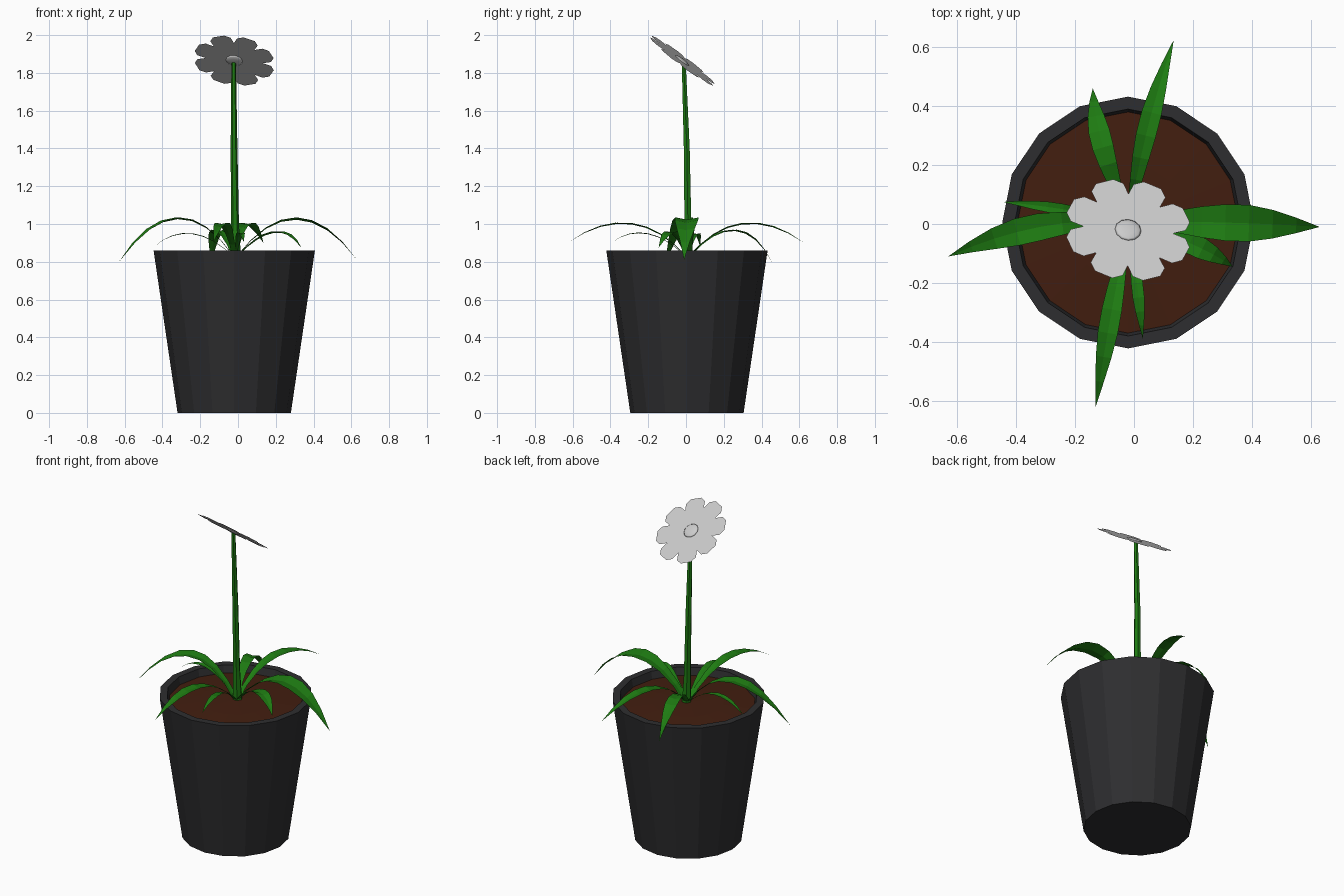
import bpy, bmesh, math
from mathutils import Vector, Matrix

if "Cube" in bpy.data.objects:
    bpy.data.objects.remove(bpy.data.objects["Cube"])


def material(name, rgb):
    m = bpy.data.materials.new(name)
    m.diffuse_color = (*rgb, 1)
    m.use_nodes = True
    m.node_tree.nodes["Principled BSDF"].inputs["Base Color"].default_value = m.diffuse_color
    return m


BLACK = material("pot_black", (0.027, 0.027, 0.029))
BROWN = material("soil_brown", (0.055, 0.013, 0.005))
GREEN = material("leaf_green", (0.013, 0.20, 0.006))


def finish(name, bm, mat=None):
    me = bpy.data.meshes.new(name)
    bm.to_mesh(me)
    bm.free()
    ob = bpy.data.objects.new(name, me)
    bpy.context.collection.objects.link(ob)
    if mat:
        me.materials.append(mat)
    return ob


def lathe(name, profile, sides, mat, path=None):
    """Rings of (radius, z); radius 0 gives a single pole point."""
    bm = bmesh.new()
    rings = []
    for i, (r, z) in enumerate(profile):
        cx, cy = path[i] if path else (-0.02, 0.005)
        if r == 0:
            rings.append([bm.verts.new((cx, cy, z))] * sides)
        else:
            rings.append([bm.verts.new((cx + r * math.cos(2 * math.pi * k / sides),
                                        cy + r * math.sin(2 * math.pi * k / sides), z))
                          for k in range(sides)])
    for a, b in zip(rings, rings[1:]):
        for k in range(sides):
            j = (k + 1) % sides
            bm.faces.new(list(dict.fromkeys((a[k], a[j], b[j], b[k]))))
    bmesh.ops.recalc_face_normals(bm, faces=bm.faces)
    return finish(name, bm, mat)


# Pot with wall, and a slightly mounded soil disc
lathe("pot", [(0, 0), (0.30, 0), (0.427, 0.86), (0.385, 0.86), (0.372, 0.80)], 16, BLACK)
lathe("soil", [(0, 0.83), (0.2, 0.825), (0.375, 0.815)], 16, BROWN)

# Stem, tapering and leaning slightly
lathe("stem", [(0.028, 0.82), (0.021, 1.0), (0.018, 1.4), (0.012, 1.855)], 6, GREEN,
      [(-0.012, 0.012), (-0.016, 0.010), (-0.021, 0.004), (-0.023, -0.012)])


# Leaves: arched blades with a shallow midrib fold
def leaf(name, mid, tip, half_width):
    widths = [0.4, 0.45, 0.62, 0.85, 1.0, 1.0, 0.78, 0.42, 0]
    mid, tip = Vector(mid), Vector(tip)
    base = Vector((-0.015, 0.008, 0.82))
    ctrl = 2 * mid - (base + tip) / 2
    bm = bmesh.new()
    rows = []
    n = len(widths) - 1
    for i, w in enumerate(widths):
        t = i / n
        p = (1 - t) ** 2 * base + 2 * t * (1 - t) * ctrl + t * t * tip
        d = (1 - t) * (ctrl - base) + t * (tip - ctrl)
        side = Vector((-d.y, d.x, 0)).normalized() * half_width * w
        if w == 0:
            rows.append([bm.verts.new(p)] * 3)
        else:
            fold = Vector((0, 0, 0.2 * half_width * w))
            rows.append([bm.verts.new(q) for q in (p + side, p - fold, p - side)])
    for a, b in zip(rows, rows[1:]):
        for k in (0, 1):
            bm.faces.new(list(dict.fromkeys((a[k + 1], b[k + 1], b[k], a[k]))))
    finish(name, bm, GREEN)


LEAVES = [
    ((0.31, 0.005, 1.035), (0.63, -0.01, 0.81), 0.062),
    ((-0.32, -0.01, 1.035), (-0.63, -0.11, 0.80), 0.046),
    ((0.04, 0.30, 1.005), (0.135, 0.625, 0.90), 0.034),
    ((-0.075, -0.29, 1.005), (-0.13, -0.62, 0.905), 0.034),
    ((-0.105, 0.26, 0.97), (-0.14, 0.46, 0.79), 0.036),
    ((-0.24, 0.05, 0.95), (-0.445, 0.075, 0.88), 0.018),
    ((0.19, -0.065, 0.96), (0.335, -0.145, 0.875), 0.036),
    ((0.01, -0.20, 0.95), (0.03, -0.39, 0.905), 0.02),
]
for i, spec in enumerate(LEAVES):
    leaf(f"leaf_{i + 1}", *spec)

# Flower head: thin tilted sheet of eight angular petals with a small flat dome
normal = Vector((0.12, 0.60, 0.79)).normalized()
u = Vector((1, 0, 0))
u = (u - normal * u.dot(normal)).normalized()
v = normal.cross(u)
place = Matrix.Translation((-0.02, -0.02, 1.865)) @ Matrix((u, v, normal)).transposed().to_4x4()

bm = bmesh.new()
hub = bm.verts.new((0, 0, 0))
outline = []
for k in range(8):
    for off, r in ((-22.5, 0.153), (-17.5, 0.197), (-8.5, 0.217), (8.5, 0.217), (17.5, 0.197)):
        a = math.radians(45 * k + 22 + off)
        outline.append(bm.verts.new((r * math.cos(a), r * math.sin(a), 0)))
for a, b in zip(outline, outline[1:] + outline[:1]):
    bm.faces.new((hub, a, b))
bm.transform(place)
finish("petals", bm)

bm = bmesh.new()
bmesh.ops.create_uvsphere(bm, u_segments=12, v_segments=6, radius=0.045)
bmesh.ops.scale(bm, vec=(1, 1, 0.2), verts=bm.verts)
bm.transform(place)
for f in bm.faces:
    f.smooth = True
finish("flower_centre", bm)
